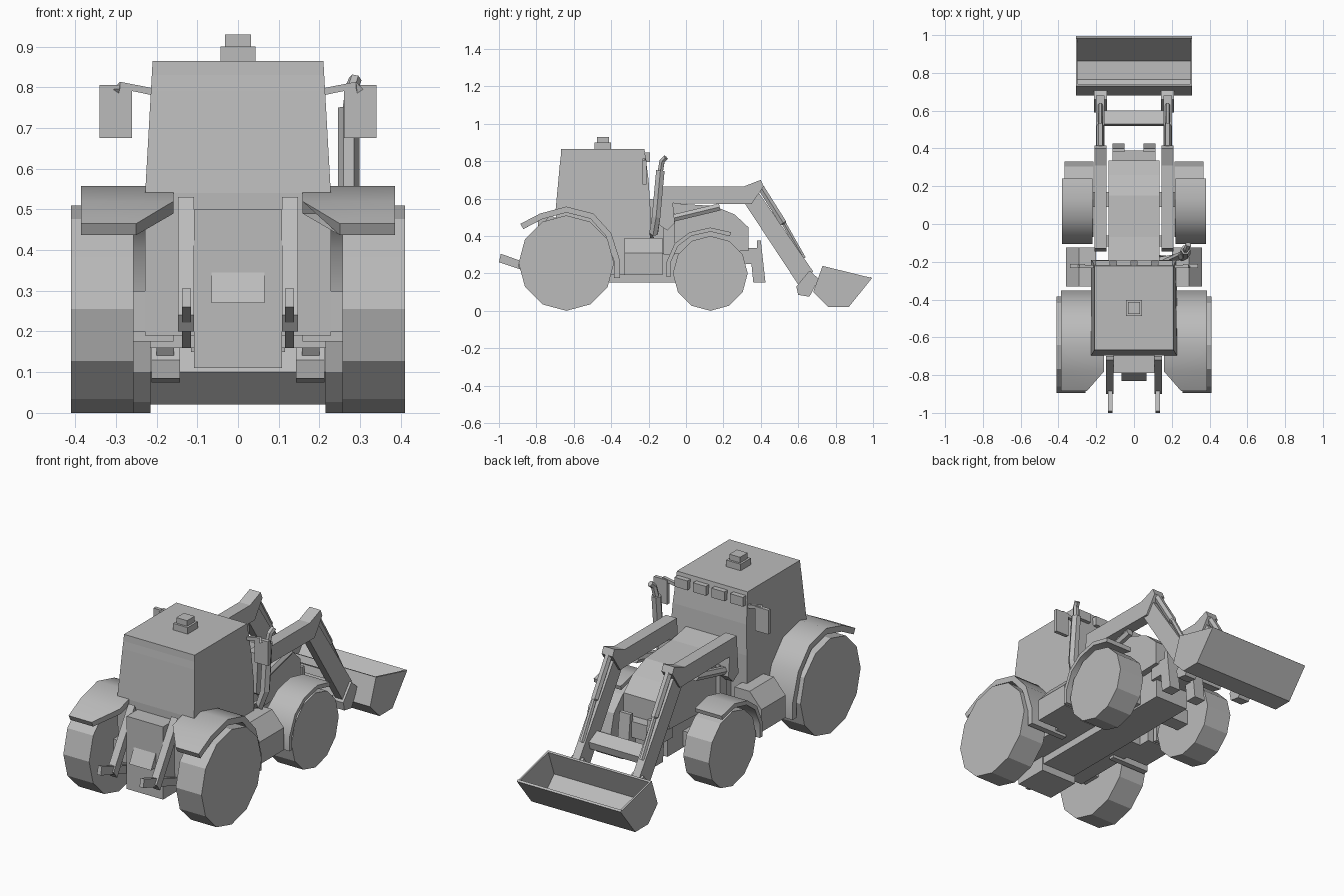
import bpy, bmesh, math
from mathutils import Vector

if "Cube" in bpy.data.objects:
    bpy.data.objects.remove(bpy.data.objects["Cube"], do_unlink=True)

paint = bpy.data.materials.new("plain grey")
paint.use_nodes = True
GREY = (0.5, 0.5, 0.5, 1)
paint.diffuse_color = GREY
paint.node_tree.nodes["Principled BSDF"].inputs["Base Color"].default_value = GREY
SIDES = (("left_", 1), ("right_", -1))


def finish(name, bm, smooth=False):
    bmesh.ops.recalc_face_normals(bm, faces=bm.faces)
    mesh = bpy.data.meshes.new(name)
    bm.to_mesh(mesh)
    bm.free()
    mesh.materials.append(paint)
    ob = bpy.data.objects.new(name, mesh)
    bpy.context.collection.objects.link(ob)
    if smooth:
        bpy.ops.object.select_all(action="DESELECT")
        ob.select_set(True)
        bpy.context.view_layer.objects.active = ob
        bpy.ops.object.shade_smooth_by_angle(angle=math.radians(40))
    return ob


def prism(name, profile, x0, x1, smooth=False, shape=None):
    """Extrude a (y, z) outline from x0 to x1; shape(co) may move points."""
    bm = bmesh.new()
    rings = [[bm.verts.new((x, y, z)) for y, z in profile] for x in (x0, x1)]
    n = len(profile)
    bm.faces.new(rings[0])
    bm.faces.new(rings[1])
    for i in range(n):
        j = (i + 1) % n
        bm.faces.new((rings[0][i], rings[0][j], rings[1][j], rings[1][i]))
    if shape:
        for v in bm.verts:
            shape(v.co)
    return finish(name, bm, smooth)


def box(name, x0, x1, y0, y1, z0, z1):
    return prism(name, [(y0, z0), (y1, z0), (y1, z1), (y0, z1)], x0, x1)


def pair(make, name, profile, x0, x1, **kw):
    for side, s in SIDES:
        make(side + name, profile, s * x0, s * x1, **kw)


def pair_box(name, x0, x1, *yz):
    for side, s in SIDES:
        box(side + name, s * x0, s * x1, *yz)


def tube(name, path, radii, sides=6):
    """Sweep a polygon along a path, one radius for each point."""
    bm = bmesh.new()
    pts = [Vector(p) for p in path]
    rings = []
    for i, p in enumerate(pts):
        d = (pts[min(i + 1, len(pts) - 1)] - pts[max(i - 1, 0)]).normalized()
        u = d.cross(Vector((1, 0, 0)) if abs(d.x) < 0.8 else Vector((0, 1, 0))).normalized()
        w = d.cross(u)
        angles = [math.tau * (k + 0.5) / sides for k in range(sides)]
        rings.append([bm.verts.new(p + radii[i] * (u * math.cos(a) + w * math.sin(a))) for a in angles])
    for a, b in zip(rings, rings[1:]):
        for k in range(sides):
            j = (k + 1) % sides
            bm.faces.new((a[k], a[j], b[j], b[k]))
    bm.faces.new(rings[0])
    bm.faces.new(rings[-1])
    return finish(name, bm)


def ngon(cy, r, sides=12):
    return [(cy + r * math.sin(math.tau * k / sides), r - r * math.cos(math.tau * k / sides))
            for k in range(sides)]


def strip(path, t):
    """Close an open (y, z) path into a band, thickened to its right."""
    inner = []
    for i, p in enumerate(path):
        a, b = Vector(path[max(i - 1, 0)]), Vector(path[min(i + 1, len(path) - 1)])
        d = (b - a).normalized()
        inner.append((p[0] + d.y * t, p[1] - d.x * t))
    return list(path) + inner[::-1]


# Wheels and axles
pair(prism, "rear_wheel", ngon(-0.64, 0.255), 0.257, 0.41)
pair(prism, "front_wheel", ngon(0.13, 0.2), 0.215, 0.367)
box("rear_axle", -0.26, 0.26, -0.69, -0.59, 0.2, 0.3)
box("front_axle", -0.22, 0.22, 0.09, 0.17, 0.16, 0.24)


# Fenders; the rear ones are cut at a slant on their inner tail
def cut_tail(co):
    if co.y < -0.86 and abs(co.x) < 0.2:
        co.x = math.copysign(0.25, co.x)


rear_arc = [(-0.885, 0.465), (-0.78, 0.52), (-0.64, 0.557), (-0.495, 0.52),
            (-0.40, 0.415), (-0.352, 0.265), (-0.352, 0.175)]
pair(prism, "rear_fender", strip(rear_arc, 0.032), 0.158, 0.386, smooth=True, shape=cut_tail)
front_arc = [(-0.105, 0.18), (-0.105, 0.26), (-0.06, 0.36), (0.02, 0.42), (0.13, 0.445), (0.24, 0.42)]
pair(prism, "front_fender", strip(front_arc, 0.022), 0.22, 0.38, smooth=True)


# Cab, tapering towards the roof
def taper(co):
    co.x *= 1 - 0.08 * max(0, (co.z - 0.54) / 0.325)


prism("cab", [(-0.69, 0.19), (-0.697, 0.54), (-0.674, 0.79), (-0.669, 0.83), (-0.667, 0.865),
              (-0.222, 0.865), (-0.2, 0.7), (-0.19, 0.54), (-0.19, 0.19)],
      -0.228, 0.228, shape=taper)
for i in range(4):
    x = -0.165 + 0.11 * i
    box(f"work_light_{i + 1}", x - 0.038, x + 0.038, -0.225, -0.192, 0.795, 0.845)
box("beacon_base", -0.043, 0.043, -0.488, -0.402, 0.86, 0.9)
box("beacon", -0.032, 0.032, -0.477, -0.413, 0.9, 0.93)
pair_box("mirror", 0.26, 0.34, -0.232, -0.212, 0.675, 0.805)
for side, s in SIDES:
    tube(side + "mirror_arm", [(s * 0.2, -0.225, 0.787), (s * 0.29, -0.225, 0.805), (s * 0.3, -0.225, 0.79)],
         [0.012] * 3, 4)

# Chassis, hood and nose
box("rear_block", -0.108, 0.108, -0.79, -0.6, 0.11, 0.5)
prism("hitch_wedge", [(-0.78, 0.345), (-0.79, 0.345), (-0.83, 0.27), (-0.78, 0.27)], -0.065, 0.065)
box("chassis", -0.1, 0.1, -0.65, 0.3, 0.15, 0.36)
prism("hood", [(-0.2, 0.3), (-0.2, 0.6), (-0.07, 0.575), (0.15, 0.56), (0.26, 0.515),
               (0.335, 0.445), (0.335, 0.32)], -0.135, 0.135)
box("nose_support", -0.115, 0.115, 0.275, 0.39, 0.25, 0.335)
pair(prism, "nose_bracket", [(0.36, 0.15), (0.425, 0.15), (0.4, 0.375), (0.38, 0.375), (0.38, 0.335), (0.35, 0.25)],
     0.05, 0.115)

# Side tanks with sloping shoulders
for side, s in SIDES:
    tank = box(side + "tank", s * 0.2, s * 0.36, -0.33, -0.125, 0.19, 0.31)
    bm = bmesh.new()
    bm.from_mesh(tank.data)
    top = [f for f in bm.faces if f.normal.z > 0.9]
    lid = bmesh.ops.extrude_face_region(bm, geom=top)["geom"]
    for v in (g for g in lid if isinstance(g, bmesh.types.BMVert)):
        v.co.z = 0.39
        v.co.x = s * min(abs(v.co.x), 0.29)
    bmesh.ops.delete(bm, geom=top, context="FACES")
    bm.to_mesh(tank.data)
    bm.free()

# Exhaust pipe
tube("exhaust_silencer", [(0.13, -0.19, 0.38), (0.25, -0.172, 0.42), (0.272, -0.16, 0.5), (0.272, -0.137, 0.75)],
     [0.026] * 4)
tube("exhaust_tip", [(0.272, -0.138, 0.74), (0.28, -0.128, 0.8), (0.288, -0.108, 0.82)], [0.016] * 3)

# Loader arms
pair(prism, "loader_upper_arm", [(-0.13, 0.665), (0.31, 0.665), (0.4, 0.7), (0.415, 0.665), (0.35, 0.57),
                                 (-0.07, 0.575), (-0.06, 0.47), (-0.1, 0.43), (-0.145, 0.46)], 0.145, 0.21)
pair(prism, "loader_lower_arm", [(0.31, 0.58), (0.39, 0.63), (0.68, 0.21), (0.6, 0.14)], 0.157, 0.2)
pair(prism, "loader_mount", [(-0.12, 0.3), (-0.06, 0.3), (-0.06, 0.52), (-0.12, 0.52)], 0.09, 0.16)
pair(prism, "bucket_bracket", [(0.59, 0.13), (0.6, 0.085), (0.66, 0.075), (0.71, 0.17), (0.66, 0.215)], 0.143, 0.212)
for side, s in SIDES:
    x = s * 0.178
    tube(side + "lift_cylinder", [(x, -0.07, 0.495), (x, 0.18, 0.555)], [0.022] * 2)
    tube(side + "tilt_cylinder", [(x, 0.4, 0.66), (x, 0.52, 0.47), (x, 0.525, 0.465), (x, 0.63, 0.28)],
         [0.02, 0.02, 0.013, 0.013])
prism("cross_beam", [(0.52, 0.27), (0.59, 0.235), (0.6, 0.275), (0.53, 0.31)], -0.16, 0.16)

# Bucket: a bent shell with two end plates
shell = [(0.73, 0.24), (0.68, 0.1), (0.76, 0.02), (0.87, 0.02), (0.995, 0.175)]
prism("bucket_shell", strip(shell, -0.012), -0.308, 0.308)
pair(prism, "bucket_end", shell, 0.298, 0.308)

# Rear linkage
pair(prism, "lower_link", [(-1.0, 0.26), (-0.99, 0.305), (-0.7, 0.2), (-0.7, 0.16)], 0.115, 0.137)
pair(prism, "lift_link", [(-0.9, 0.24), (-0.87, 0.2), (-0.7, 0.48), (-0.72, 0.53)], 0.108, 0.147)
